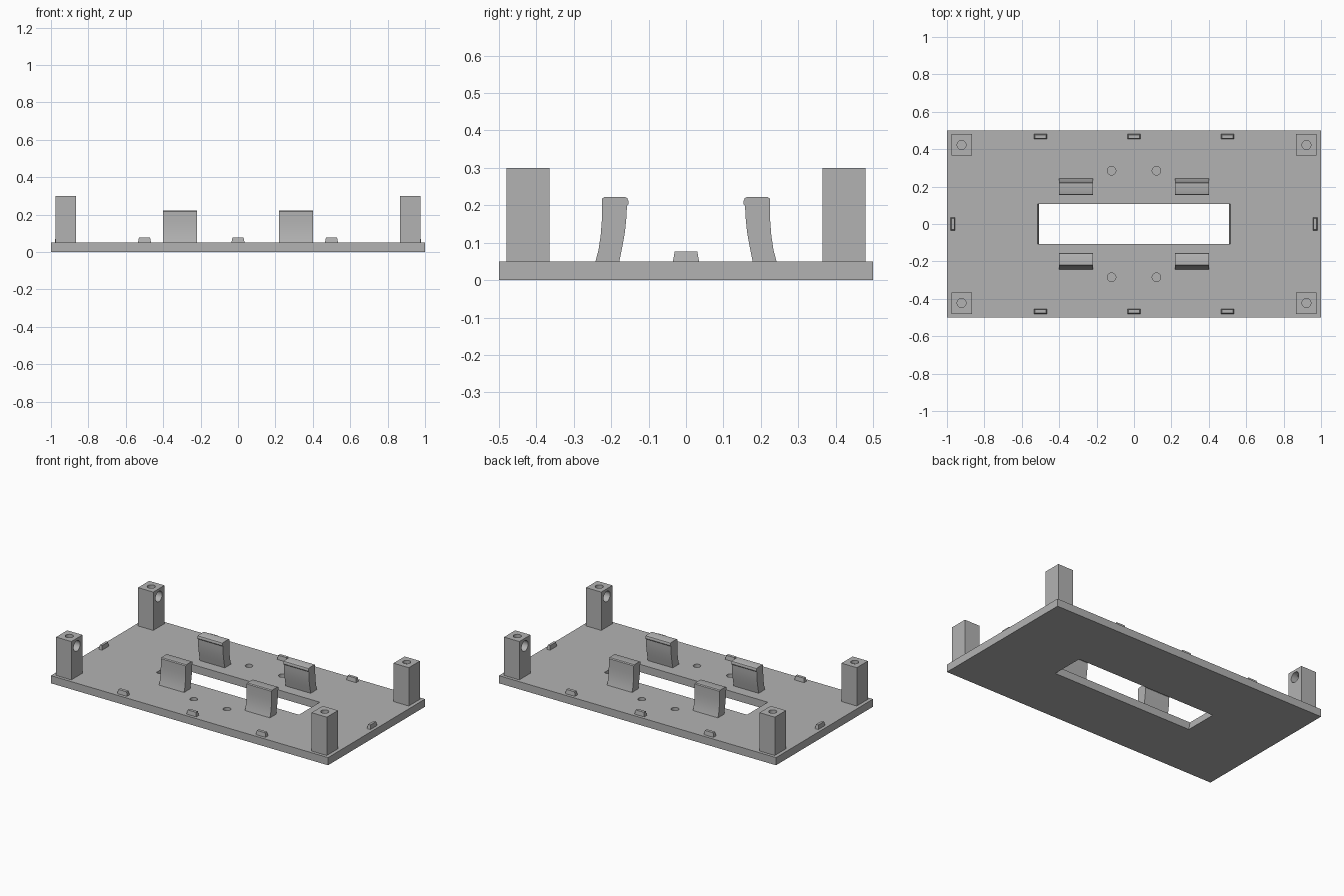
import bpy, bmesh, math
from mathutils import Matrix

if "Cube" in bpy.data.objects:
    bpy.data.objects.remove(bpy.data.objects["Cube"], do_unlink=True)

grey = bpy.data.materials.new("matte_grey")
grey.use_nodes = True
grey.diffuse_color = (0.45, 0.45, 0.45, 1)
grey.node_tree.nodes["Principled BSDF"].inputs["Base Color"].default_value = grey.diffuse_color

PLATE = 0.05      # plate thickness
POST_TOP = 0.30


def finish(name, bm):
    """Turn a bmesh into a grey object."""
    bmesh.ops.recalc_face_normals(bm, faces=bm.faces)
    mesh = bpy.data.meshes.new(name)
    bm.to_mesh(mesh)
    bm.free()
    mesh.materials.append(grey)
    obj = bpy.data.objects.new(name, mesh)
    bpy.context.collection.objects.link(obj)
    return obj


def block(name, center, bottom, top, z0, z1):
    """Box whose top may differ in size from its bottom."""
    bm = bmesh.new()
    rings = []
    for (w, d), z in ((bottom, z0), (top, z1)):
        rings.append([bm.verts.new((center[0] + sx * w / 2, center[1] + sy * d / 2, z))
                      for sx, sy in ((-1, -1), (1, -1), (1, 1), (-1, 1))])
    for ring in rings:
        bm.faces.new(ring)
    for i in range(4):
        j = (i + 1) % 4
        bm.faces.new((rings[0][i], rings[0][j], rings[1][j], rings[1][i]))
    return finish(name, bm)


def cylinder(name, center, radius, length, along_x=False):
    bm = bmesh.new()
    turn = Matrix.Rotation(math.pi / 2, 4, 'Y') if along_x else Matrix()
    bmesh.ops.create_cone(bm, cap_ends=True, segments=32, radius1=radius, radius2=radius,
                          depth=length, matrix=Matrix.Translation(center) @ turn)
    return finish(name, bm)


def cut(target, cutter):
    """Subtract the cutter, then discard it."""
    cutter.hide_render = True
    mod = target.modifiers.new("cut", 'BOOLEAN')
    mod.operation, mod.solver, mod.object = 'DIFFERENCE', 'EXACT', cutter
    bpy.context.view_layer.objects.active = target
    bpy.ops.object.modifier_apply(modifier=mod.name)
    bpy.data.objects.remove(cutter, do_unlink=True)


def smooth(obj, degrees=30):
    bpy.ops.object.select_all(action='DESELECT')
    obj.select_set(True)
    bpy.context.view_layer.objects.active = obj
    bpy.ops.object.shade_smooth_by_angle(angle=math.radians(degrees))


# Base plate with central slot and four blind holes
plate = block("base_plate", (0, 0), (2, 1), (2, 1), 0, PLATE)
cut(plate, block("slot_cutter", (0, 0), (1.01, 0.215), (1.034, 0.215), -0.01, PLATE + 0.01))
for sx in (-1, 1):
    for sy in (-1, 1):
        cut(plate, cylinder("hole_cutter", (sx * 0.12, sy * 0.285, PLATE), 0.023, 0.06))
smooth(plate)

# Corner posts with a screw hole on top and a round pocket on the inner side
for sx, side in ((-1, "right"), (1, "left")):
    for sy, end in ((-1, "front"), (1, "back")):
        x, y = sx * 0.922, sy * 0.4225
        post = block(f"post_{end}_{side}", (x, y), (0.11, 0.115), (0.11, 0.115), PLATE, POST_TOP)
        cut(post, cylinder("screw_cutter", (x, y, POST_TOP), 0.024, 0.2))
        cut(post, cylinder("pocket_cutter", (x - sx * 0.06, y, 0.25), 0.034, 0.14, True))
        smooth(post)

# Curved spring clips, hooked towards the slot: (y, z) profile
CLIP = [(0.178, 0.05), (0.17, 0.09), (0.163, 0.13), (0.159, 0.17), (0.158, 0.198),
        (0.154, 0.203), (0.154, 0.212), (0.157, 0.219), (0.163, 0.222), (0.219, 0.222),
        (0.225, 0.217), (0.225, 0.16), (0.228, 0.12), (0.234, 0.08), (0.242, 0.05)]
for sx, side in ((-1, "right"), (1, "left")):
    for sy, end in ((-1, "front"), (1, "back")):
        bm = bmesh.new()
        face = bm.faces.new([bm.verts.new((sx * 0.31 - 0.09, sy * y, z)) for y, z in CLIP])
        swept = bmesh.ops.extrude_face_region(bm, geom=[face], use_keep_orig=True)
        bmesh.ops.translate(bm, vec=(0.18, 0, 0),
                            verts=[v for v in swept["geom"] if isinstance(v, bmesh.types.BMVert)])
        smooth(finish(f"clip_{end}_{side}", bm))

# Small locating tabs along the edges
for s in (-1, 1):
    for x in (-0.5, 0, 0.5):
        block("edge_tab", (x, s * 0.467), (0.07, 0.027), (0.06, 0.019), PLATE, 0.077)
    block("end_tab", (s * 0.968, 0), (0.024, 0.07), (0.016, 0.06), PLATE, 0.077)
